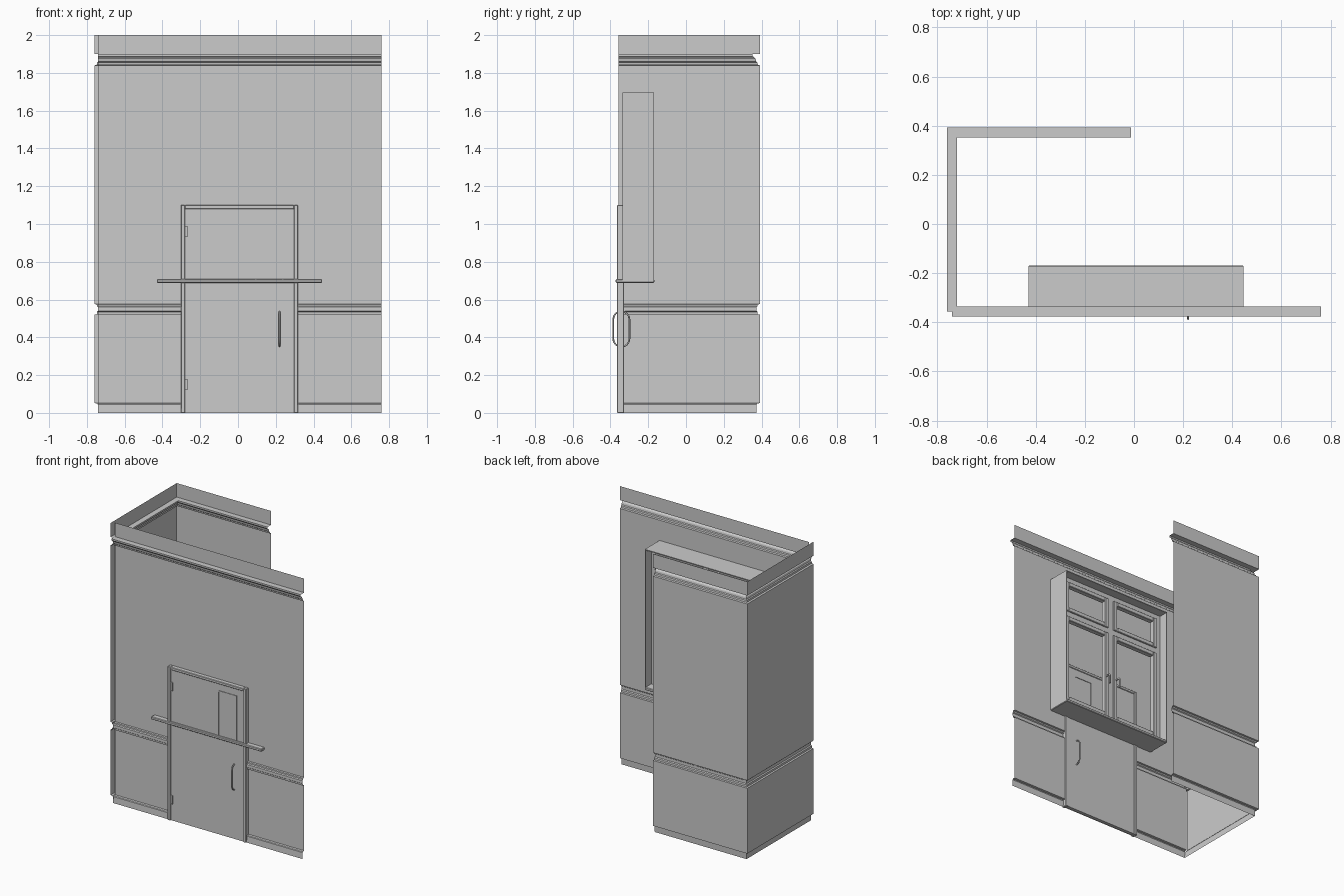
import bpy, bmesh, math
from mathutils import Vector

if "Cube" in bpy.data.objects:
    bpy.data.objects.remove(bpy.data.objects["Cube"])


def mesh_object(name, bm):
    bmesh.ops.recalc_face_normals(bm, faces=bm.faces)
    me = bpy.data.meshes.new(name)
    bm.to_mesh(me)
    bm.free()
    ob = bpy.data.objects.new(name, me)
    bpy.context.collection.objects.link(ob)
    return ob


def add_box(bm, x0, x1, y0, y1, z0, z1):
    res = bmesh.ops.create_cube(bm, size=1)
    for v in res["verts"]:
        v.co = Vector(((x0 + x1) / 2 + v.co.x * (x1 - x0),
                       (y0 + y1) / 2 + v.co.y * (y1 - y0),
                       (z0 + z1) / 2 + v.co.z * (z1 - z0)))


def boxes(name, items, bevel=0):
    bm = bmesh.new()
    for b in items:
        add_box(bm, *b)
    ob = mesh_object(name, bm)
    if bevel:
        m = ob.modifiers.new("bevel", 'BEVEL')
        m.width = bevel
        m.segments = 1
    return ob


def ring(x0, x1, z0, z1, w, y0, y1):
    """Four bars around a rectangular opening."""
    return [(x0, x0 + w, y0, y1, z0, z1), (x1 - w, x1, y0, y1, z0, z1),
            (x0 + w, x1 - w, y0, y1, z0, z0 + w), (x0 + w, x1 - w, y0, y1, z1 - w, z1)]


def tube(name, pts, r, cyclic=False):
    cu = bpy.data.curves.new(name, 'CURVE')
    cu.dimensions = '3D'
    cu.bevel_depth = r
    cu.bevel_resolution = 2
    cu.use_fill_caps = True
    sp = cu.splines.new('POLY')
    sp.points.add(len(pts) - 1)
    for p, c in zip(sp.points, pts):
        p.co = (*c, 1)
    sp.use_cyclic_u = cyclic
    ob = bpy.data.objects.new(name, cu)
    bpy.context.collection.objects.link(ob)
    return ob


# Wall section with skirting, dado rail and crown: (offset into room, height)
PROFILE = [(0.02, 0), (0.018, 0.045), (0.014, 0.05), (0, 0.052), (0, 0.52),
           (0.012, 0.522), (0.013, 0.535), (0.02, 0.54), (0.02, 0.56),
           (0.013, 0.565), (0.012, 0.574), (0, 0.576), (0, 1.84),
           (0.012, 1.843), (0.014, 1.855), (0.02, 1.86), (0.023, 1.873),
           (0.034, 1.885), (0.04, 1.888), (0.04, 1.9), (0, 1.9), (0, 2.0)]


def wall(name, path):
    """Sweep the section along (x, y, offset_x, offset_y) stations."""
    bm = bmesh.new()
    cols = [[bm.verts.new((x + d * ox, y + d * oy, z)) for d, z in PROFILE]
            for x, y, ox, oy in path]
    for a, b in zip(cols, cols[1:]):
        for i in range(len(PROFILE) - 1):
            bm.faces.new((a[i], b[i], b[i + 1], a[i + 1]))
    return mesh_object(name, bm)


# Walls
wall("side_and_back_wall", [(-0.76, -0.357, 1, 0), (-0.76, 0.392, 1, -1), (-0.013, 0.392, 0, -1)])
wall("front_wall", [(-0.74, -0.336, 0, -1), (0.76, -0.336, 0, -1)])

# Door leaf and casing, passing through the front wall
boxes("door_leaf", [(-0.28, 0.297, -0.356, -0.333, 0.004, 1.08)])
boxes("door_casing", [(-0.303, -0.28, -0.366, -0.328, 0, 1.1),
                      (0.297, 0.318, -0.366, -0.328, 0, 1.1),
                      (-0.28, 0.297, -0.366, -0.328, 1.08, 1.1)], 0.003)
boxes("door_pane_trim", ring(0.09, 0.24, 0.69, 1.03, 0.008, -0.36, -0.329))
boxes("door_hinges", [(-0.282, -0.267, -0.364, -0.35, z, z + 0.06) for z in (0.12, 0.93)])

# Looped pull handle on both sides of the door
pts = []
for cz, start in ((0.495, 0), (0.393, 180)):
    for k in range(9):
        a = math.radians(start + k * 22.5)
        pts.append((0.22, -0.3425 + 0.043 * math.cos(a), cz + 0.043 * math.sin(a)))
tube("door_handle", pts, 0.0045, True)

# Window box: sill and reveal lining
boxes("window_sill", [(-0.43, 0.445, -0.372, -0.168, 0.688, 0.708)], 0.004)
T = 0.006
boxes("window_reveal", [(-0.43, -0.43 + T, -0.336, -0.17, 0.7, 1.695),
                        (0.445 - T, 0.445, -0.336, -0.17, 0.7, 1.695),
                        (-0.43, 0.445, -0.336, -0.17, 1.695 - T, 1.695)])

# Window frame with mullion and transom
YF0, YF1 = -0.275, -0.235
frame = ring(-0.424, 0.439, 0.708, 1.689, 0.035, YF0, YF1)
frame += [(-0.015, 0.03, YF0, YF1, 0.74, 1.66), (-0.39, 0.405, YF0, YF1, 1.39, 1.43)]
boxes("window_frame", frame)

# Opening sashes
sash = []
for x0, x1 in ((-0.389, -0.015), (0.03, 0.404)):
    for z0, z1 in ((0.743, 1.39), (1.43, 1.654)):
        sash += ring(x0, x1, z0, z1, 0.03, -0.262, -0.225)
boxes("window_sashes", sash, 0.003)

# Sash handles
for i, x in enumerate((-0.035, 0.05)):
    tube("sash_handle_%d" % i, [(x, -0.228, 1.05), (x, -0.195, 1.05),
                                (x, -0.19, 1.04), (x, -0.19, 0.98)], 0.006)
